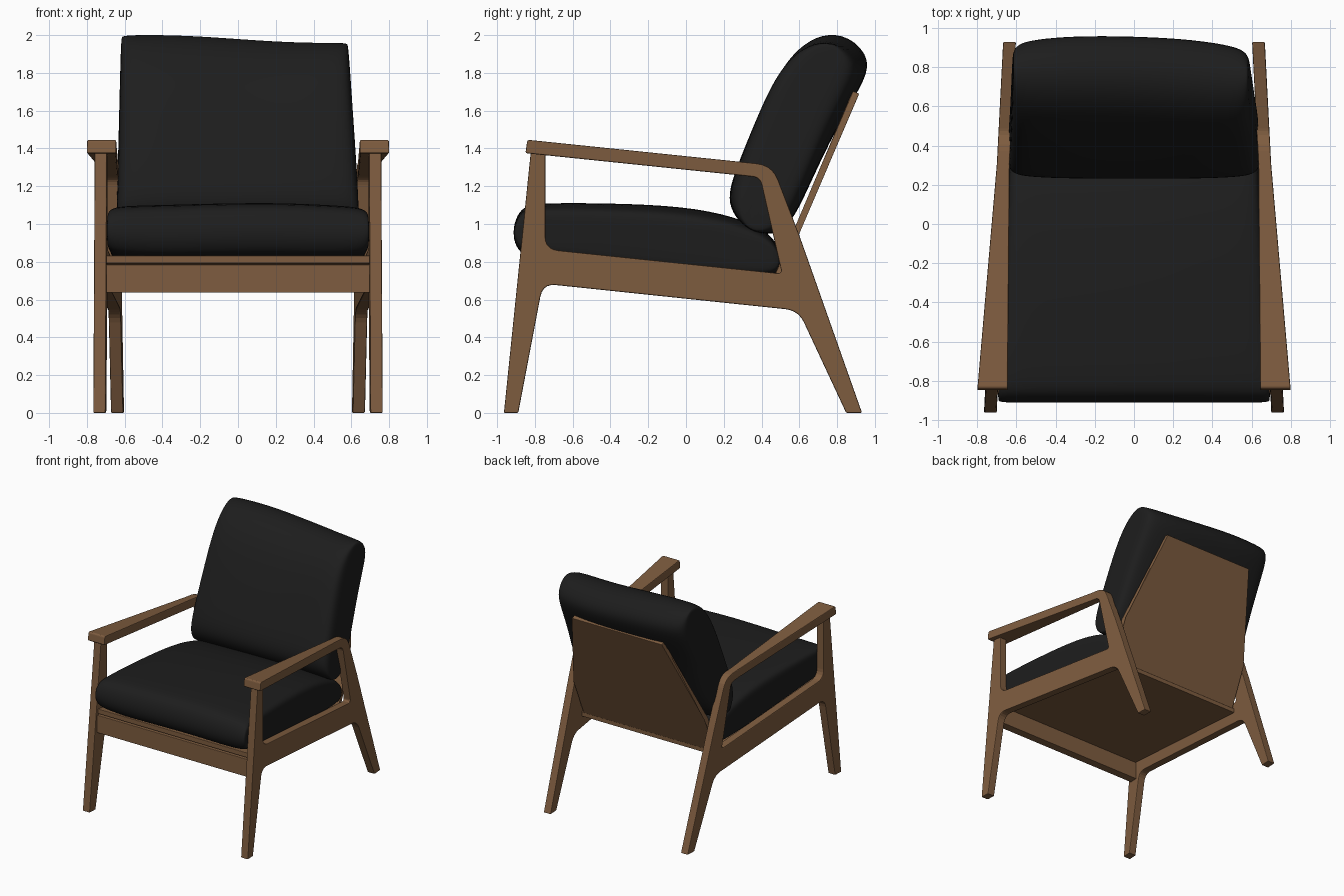
import bpy, bmesh, math
from mathutils import Vector

if "Cube" in bpy.data.objects:
    bpy.data.objects.remove(bpy.data.objects["Cube"])


def material(name, rgb):
    m = bpy.data.materials.new(name)
    m.diffuse_color = (*rgb, 1)
    m.use_nodes = True
    m.node_tree.nodes["Principled BSDF"].inputs["Base Color"].default_value = m.diffuse_color
    return m


WOOD = material("brown_wood", (0.210, 0.108, 0.050))
FABRIC = material("black_fabric", (0.0125, 0.0125, 0.0125))


def fillet(points, steps=5):
    """Round each (y, z, radius) corner of a closed outline."""
    out = []
    for i, (y, z, r) in enumerate(points):
        p = Vector((y, z))
        if r == 0:
            out.append(p)
            continue
        a = Vector(points[i - 1][:2])
        b = Vector(points[(i + 1) % len(points)][:2])
        a = p + (a - p).normalized() * r
        b = p + (b - p).normalized() * r
        for k in range(steps + 1):
            t = k / steps
            out.append(a * (1 - t) ** 2 + p * 2 * t * (1 - t) + b * t * t)
    return out


def add_object(name, bm, mat):
    bmesh.ops.recalc_face_normals(bm, faces=bm.faces)
    me = bpy.data.meshes.new(name)
    bm.to_mesh(me)
    bm.free()
    me.materials.append(mat)
    ob = bpy.data.objects.new(name, me)
    bpy.context.collection.objects.link(ob)
    return ob


def prism(name, outline, span, mirror=False, bevel=0.006):
    """Side outline extruded across x; span(y, z) gives the two x limits."""
    bm = bmesh.new()
    pts = fillet(outline)
    rings = [[bm.verts.new((span(y, z)[s], y, z)) for y, z in pts] for s in (0, 1)]
    n = len(pts)
    for ring in rings:
        bm.faces.new(ring)
    for i in range(n):
        j = (i + 1) % n
        bm.faces.new((rings[0][i], rings[0][j], rings[1][j], rings[1][i]))
    ob = add_object(name, bm, WOOD)
    if mirror:
        ob.modifiers.new("mirror", 'MIRROR')
    bv = ob.modifiers.new("soft_edges", 'BEVEL')
    bv.width, bv.segments = bevel, 2
    bv.limit_method, bv.angle_limit = 'ANGLE', math.radians(40)
    return ob


def frame_mid(y):
    return 0.733 - (y + 0.95) * 0.0518


def inner(y, z=0):
    x = frame_mid(y) - 0.03
    return (-x, x)


# Side frames: front leg, side rail and rear leg in one piece
prism("side_frame", [
    (-0.964, 0, 0), (-0.888, 0, 0), (-0.758, 0.684, 0.07), (0.595, 0.542, 0.07),
    (0.848, 0, 0), (0.932, 0, 0), (0.60, 0.94, 0), (0.458, 1.312, 0.085),
    (0.29, 1.329, 0), (0.29, 1.257, 0), (0.392, 1.246, 0.04),
    (0.508, 0.737, 0.025), (-0.745, 0.867, 0.07), (-0.745, 1.37, 0),
    (-0.822, 1.38, 0)],
    lambda y, z: (frame_mid(y) - 0.0325, frame_mid(y) + 0.0325), mirror=True)


# Armrests, wide in front and narrowing to the frame
def arm_span(y, z):
    t = (y + 0.845) / 1.155
    return (0.645 + t * (0.635 - 0.645), 0.80 + t * (0.70 - 0.80))


prism("armrest", [
    (-0.85, 1.375, 0.01), (0.31, 1.255, 0), (0.31, 1.327, 0), (-0.84, 1.446, 0.015)],
    arm_span, mirror=True)

# Front rail and sloping seat board
prism("front_rail", [(-0.87, 0.637, 0), (-0.80, 0.637, 0),
                     (-0.80, 0.785, 0), (-0.87, 0.785, 0)], inner, bevel=0.004)
prism("seat_board", [(-0.86, 0.793, 0), (0.485, 0.647, 0),
                     (0.485, 0.687, 0), (-0.86, 0.833, 0)], inner, bevel=0.004)


# Leaning back board, narrower at the top, standing on the seat board
def back_span(y, z):
    x = 0.415 + (1.70 - z) / 0.70 * 0.195 if z > 1.0 else 0.61
    return (-x, x)


prism("back_board", [(0.485, 0.68, 0), (0.622, 1.0, 0), (0.917, 1.69, 0),
                     (0.882, 1.705, 0), (0.584, 1.0, 0), (0.447, 0.68, 0)],
      back_span, bevel=0.004)


def cushion(name, profile, axis, half_width, ends, warp):
    """Loft a side profile across x, thinning it toward both ends."""
    sections = [(-f, t, l) for f, t, l in reversed(ends)] + ends
    pts = [Vector(p) for p in profile]
    mid = sum(pts, Vector((0, 0))) / len(pts)
    u = Vector(axis).normalized()
    v = Vector((-u.y, u.x))
    bm = bmesh.new()
    rings = []
    for f, t, l in sections:
        ring = []
        for p in pts:
            q = mid + u * ((p - mid).dot(u) * l) + v * ((p - mid).dot(v) * t)
            ring.append(bm.verts.new(warp(f * half_width(*q), q.x, q.y)))
        rings.append(ring)
    n = len(pts)
    for a, b in zip(rings, rings[1:]):
        for i in range(n):
            j = (i + 1) % n
            bm.faces.new((a[i], a[j], b[j], b[i]))
    bm.faces.new(rings[0])
    bm.faces.new(rings[-1])
    for face in bm.faces:
        face.smooth = True
    ob = add_object(name, bm, FABRIC)
    sub = ob.modifiers.new("smooth", 'SUBSURF')
    sub.levels = sub.render_levels = 2


# Seat cushion, following the frame taper
# ends: fraction of width, thickness scale, length scale
cushion("seat_cushion", [
    (-0.885, 0.86), (-0.915, 0.92), (-0.912, 1.0), (-0.875, 1.08), (-0.80, 1.108),
    (-0.5, 1.108), (-0.1, 1.098), (0.2, 1.055), (0.42, 0.97), (0.495, 0.88),
    (0.505, 0.78), (0.47, 0.705), (0.1, 0.73), (-0.4, 0.785), (-0.75, 0.825),
    (-0.85, 0.835)],
    (1, -0.1), lambda y, z: frame_mid(y) - 0.032,
    [(0.25, 1, 1), (0.6, 0.99, 1), (0.85, 0.95, 1), (0.95, 0.88, 0.998),
     (0.99, 0.75, 0.99), (1.0, 0.5, 0.975)],
    lambda x, y, z: (x, y, z + 0.006 * math.sin(6 * x + 1)))


# Back cushion, slightly slumped to one side, corners pulled forward
def slump(x, y, z):
    t = max(0, (z - 1.2) / 0.8)
    return (x - 0.018 * t, y - t * (0.035 * x + 0.11 * x * x),
            z - t * (0.030 * x + 0.010 * math.sin(5 * x) + 0.016))


cushion("back_cushion", [
    (0.24, 1.06), (0.222, 1.16), (0.27, 1.31), (0.40, 1.62), (0.49, 1.80),
    (0.59, 1.93), (0.72, 2.005), (0.87, 1.995), (0.985, 1.87), (0.93, 1.74),
    (0.79, 1.5), (0.66, 1.22), (0.56, 1.0), (0.46, 0.935), (0.33, 0.96)],
    (0.42, 0.9), lambda y, z: 0.645 - 0.043 * (z - 1.0),
    [(0.25, 1, 1), (0.6, 0.985, 1), (0.85, 0.93, 1), (0.95, 0.84, 0.998),
     (0.99, 0.68, 0.99), (1.0, 0.42, 0.98)], slump)
